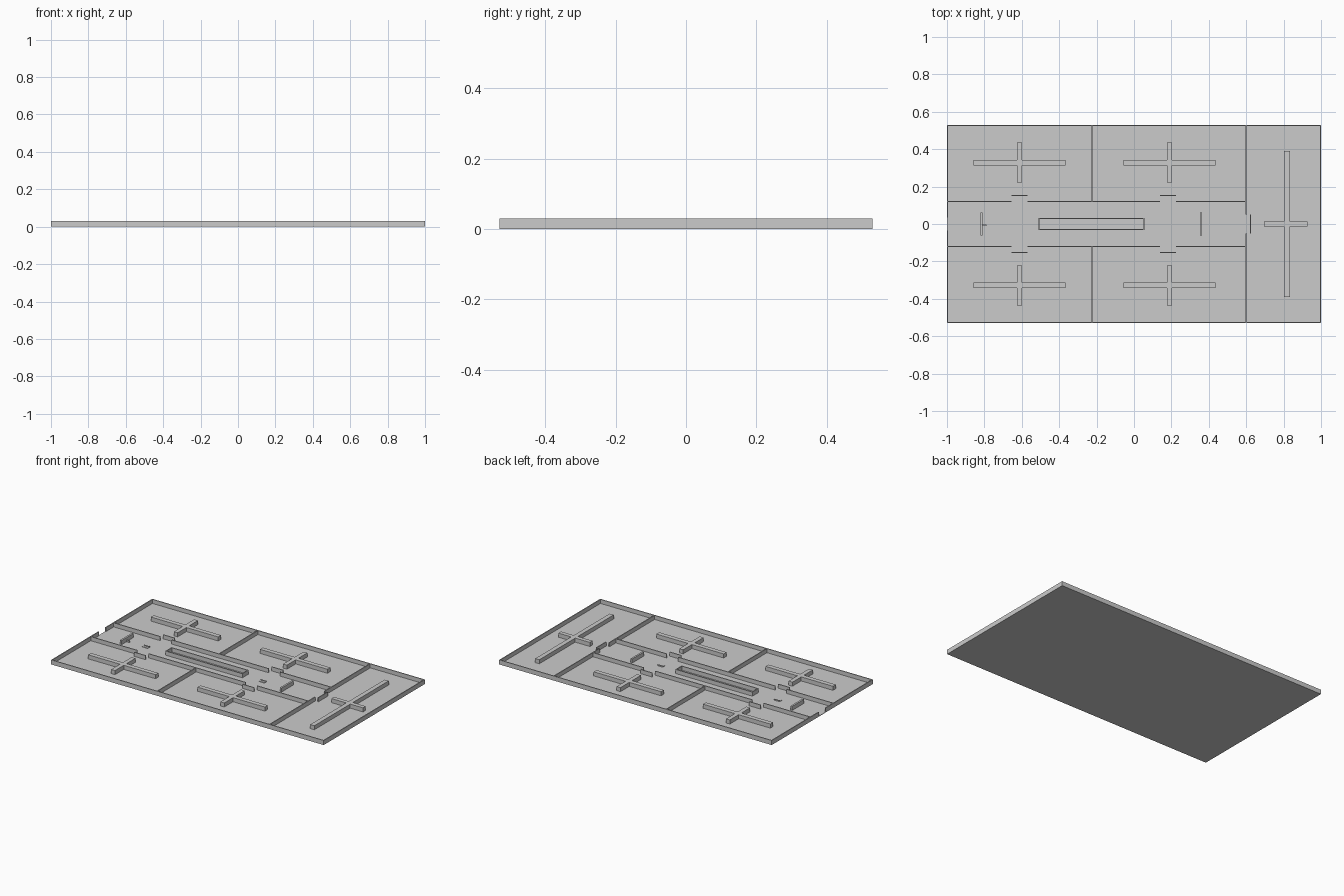
import bpy, bmesh
from mathutils import Matrix, Vector

if "Cube" in bpy.data.objects:
    bpy.data.objects.remove(bpy.data.objects["Cube"])

H = 0.03      # wall height
F = 0.003     # floor slab thickness
T = 0.006     # thin wall thickness
X, Y = 1.0, 0.53
CY = 0.12     # corridor half width


def boxes(name, items):
    """One object from boxes given as (x0, x1, y0, y1[, top])."""
    bm = bmesh.new()
    for it in items:
        x0, x1, y0, y1 = it[:4]
        z0, z1 = (0, F) if name == "floor" else (F, it[4] if len(it) > 4 else H)
        m = Matrix.Translation(Vector(((x0 + x1) / 2, (y0 + y1) / 2, (z0 + z1) / 2)))
        m = m @ Matrix.Diagonal((x1 - x0, y1 - y0, z1 - z0, 1))
        bmesh.ops.create_cube(bm, size=1, matrix=m)
    me = bpy.data.meshes.new(name)
    bm.to_mesh(me)
    bm.free()
    ob = bpy.data.objects.new(name, me)
    bpy.context.collection.objects.link(ob)
    return ob


def wall_x(x0, x1, y):
    return (x0, x1, y - T / 2, y + T / 2)


def wall_y(x, y0, y1):
    return (x - T / 2, x + T / 2, y0, y1)


# floor slab and outer walls, with an entrance gap on the left side
boxes("floor", [(-X, X, -Y, Y)])
boxes("outer_walls", [
    (-X, X, -Y, -Y + T), (-X, X, Y - T, Y),
    (X - T, X, -Y + T, Y - T),
    (-X, -X + T, -Y + T, -0.035), (-X, -X + T, 0.035, Y - T)])

# end room wall with a central doorway and a screen behind it
boxes("end_room_wall", [wall_y(0.6, -Y + T, -0.05), wall_y(0.6, 0.05, Y - T)])
boxes("end_room_screen", [wall_y(0.622, -0.05, 0.05)])

# mirrored side rooms: corridor walls with door gaps, dividers, screens
doors = [(-0.655, -0.57), (0.14, 0.225)]
for side, s in (("front", -1), ("back", 1)):
    edges = [-X + T] + [v for d in doors for v in d] + [0.6]
    boxes(side + "_corridor_wall",
          [wall_x(edges[i], edges[i + 1], s * CY) for i in (0, 2, 4)])
    boxes(side + "_room_divider", [wall_y(-0.224, *sorted((s * CY, s * (Y - T))))])
    boxes(side + "_door_screens", [wall_x(a, b, s * 0.152) for a, b in doors])
    # cross shaped bench islands
    for i, cx in enumerate((-0.612, 0.19)):
        cy = s * 0.328
        boxes(f"{side}_island_{i + 1}", [
            (cx - 0.247, cx + 0.247, cy - 0.015, cy + 0.015),
            (cx - 0.014, cx + 0.014, cy - 0.107, cy + 0.107, H)])

# island in the end room, turned a quarter
boxes("end_room_island", [
    (0.803, 0.833, -0.39, 0.39),
    (0.695, 0.927, -0.014, 0.014, H)])

# hollow central counter in the corridor
boxes("central_counter", [
    (-0.51, 0.055, 0.033 - T, 0.033), (-0.51, 0.055, -0.033, -0.033 + T),
    (-0.51, -0.51 + T, -0.033 + T, 0.033 - T), (0.055 - T, 0.055, -0.033 + T, 0.033 - T)])

# corridor partitions and small low seats
boxes("corridor_partitions", [
    (-0.822, -0.81, -0.062, 0.062), (-0.81, -0.788, -0.012, -0.004, 0.012),
    (0.352, 0.364, -0.062, 0.062)])
for i, cx in enumerate((-0.67, 0.187)):
    boxes(f"corridor_seat_{i + 1}", [
        (cx - 0.02, cx + 0.02, -0.018, 0.0, 0.006),
        (cx - 0.02, cx + 0.02, -0.002, 0.004, 0.01)])
